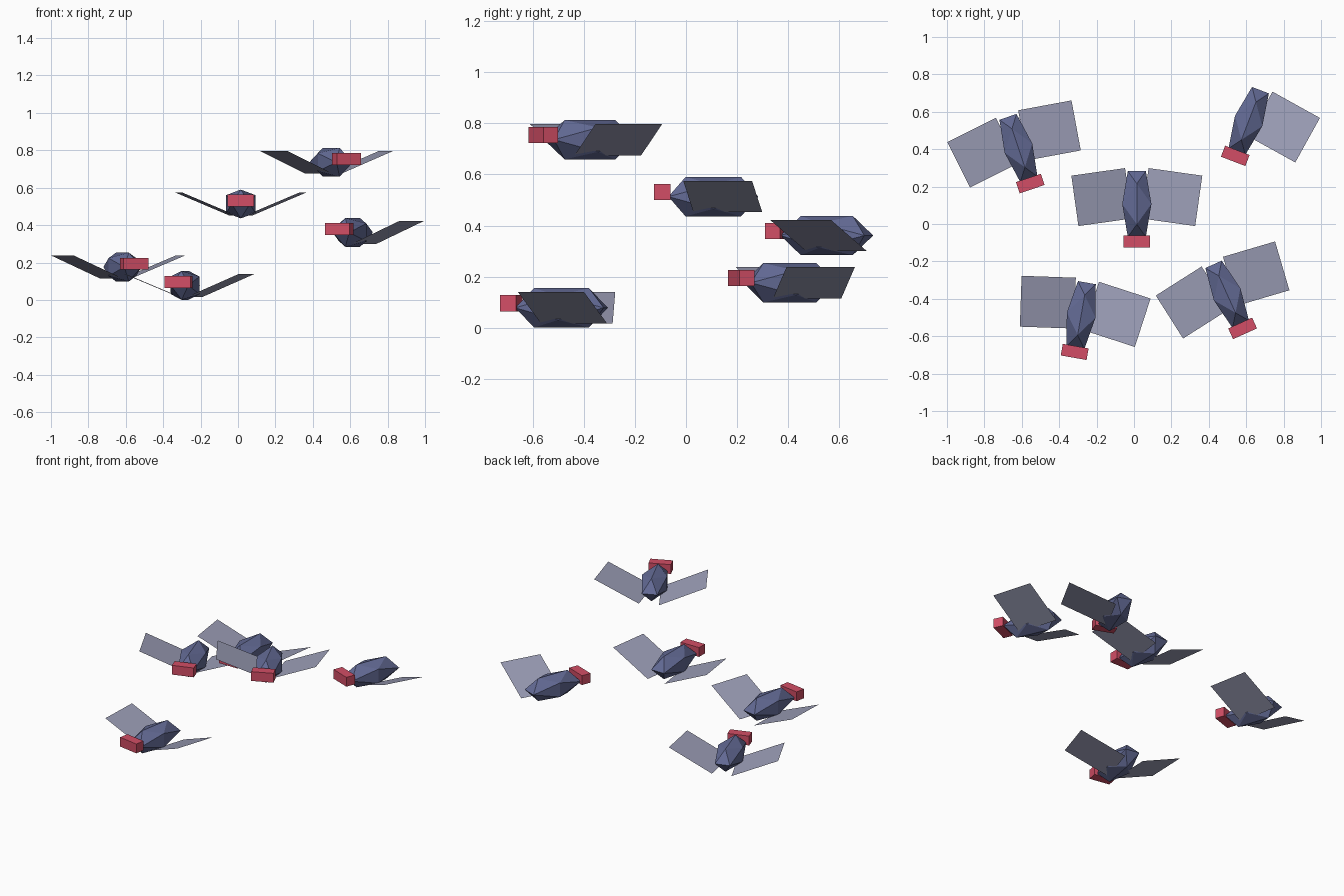
import bpy
import bmesh
from math import radians, atan2, hypot
from mathutils import Matrix, Vector

cube = bpy.data.objects.get("Cube")
if cube:
    bpy.data.objects.remove(cube, do_unlink=True)


def make_material(name, rgb):
    mat = bpy.data.materials.new(name)
    mat.use_nodes = True
    colour = (*rgb, 1.0)
    mat.diffuse_color = colour
    mat.node_tree.nodes["Principled BSDF"].inputs["Base Color"].default_value = colour
    return mat


def finish_mesh(bm, name, mat):
    mesh = bpy.data.meshes.new(name)
    bm.to_mesh(mesh)
    bm.free()
    mesh.materials.append(mat)
    return mesh


slate_blue = make_material("slate blue", (0.125, 0.145, 0.30))
crimson = make_material("crimson", (0.645, 0.076, 0.133))
pale_lavender = make_material("pale lavender", (0.33, 0.34, 0.47))


# Body: a stretched twenty-sided solid with its ridge along y
def body_mesh():
    half = Vector((0.078, 0.176, 0.077))
    g = 0.618
    bm = bmesh.new()
    for a in (-1, 1):
        for b in (-1, 1):
            for corner in ((a * g, b, 0), (0, a * g, b), (b, 0, a * g)):
                bm.verts.new([c * h for c, h in zip(corner, half)])
    bmesh.ops.convex_hull(bm, input=bm.verts)
    bmesh.ops.recalc_face_normals(bm, faces=bm.faces)
    return finish_mesh(bm, "body", slate_blue)


# Head: a wide block in front of the body
def head_mesh():
    bm = bmesh.new()
    place = Matrix.Translation((0, -0.2, 0.018)) @ Matrix.Diagonal((0.14, 0.063, 0.063, 1))
    bmesh.ops.create_cube(bm, size=1, matrix=place)
    return finish_mesh(bm, "head", crimson)


# Wing: a flat sheet, raised at the tip and swept a little
def wing_mesh(side):
    span, rise, chord = 0.29, 0.122, 0.272
    place = (Matrix.Translation((side * 0.1875, 0.037, 0))
             @ Matrix.Rotation(radians(-8 * side), 4, 'Z')
             @ Matrix.Rotation(-side * atan2(rise, span), 4, 'Y')
             @ Matrix.Diagonal((hypot(span, rise), chord, 1, 1)))
    bm = bmesh.new()
    bmesh.ops.create_grid(bm, x_segments=1, y_segments=1, size=0.5, matrix=place)
    return finish_mesh(bm, "wing", pale_lavender)


parts = {"body": body_mesh(), "head": head_mesh(),
         "left_wing": wing_mesh(1), "right_wing": wing_mesh(-1)}

# The swarm: name, body centre, heading in degrees, parts left off
swarm = [
    ("middle", (0.015, 0.107, 0.513), 0, ()),
    ("back_right", (-0.618, 0.406, 0.176), 18.5, ()),
    ("back_left", (0.613, 0.551, 0.361), -21, ("right_wing",)),
    ("front_right", (-0.2825, -0.487, 0.078), -10, ()),
    ("front_left", (0.498, -0.376, 0.736), 24.4, ()),
]
for label, centre, heading, missing in swarm:
    for part, mesh in parts.items():
        if part in missing:
            continue
        obj = bpy.data.objects.new(f"{label}_insect_{part}", mesh)
        obj.location = centre
        obj.rotation_euler.z = radians(heading)
        bpy.context.collection.objects.link(obj)
